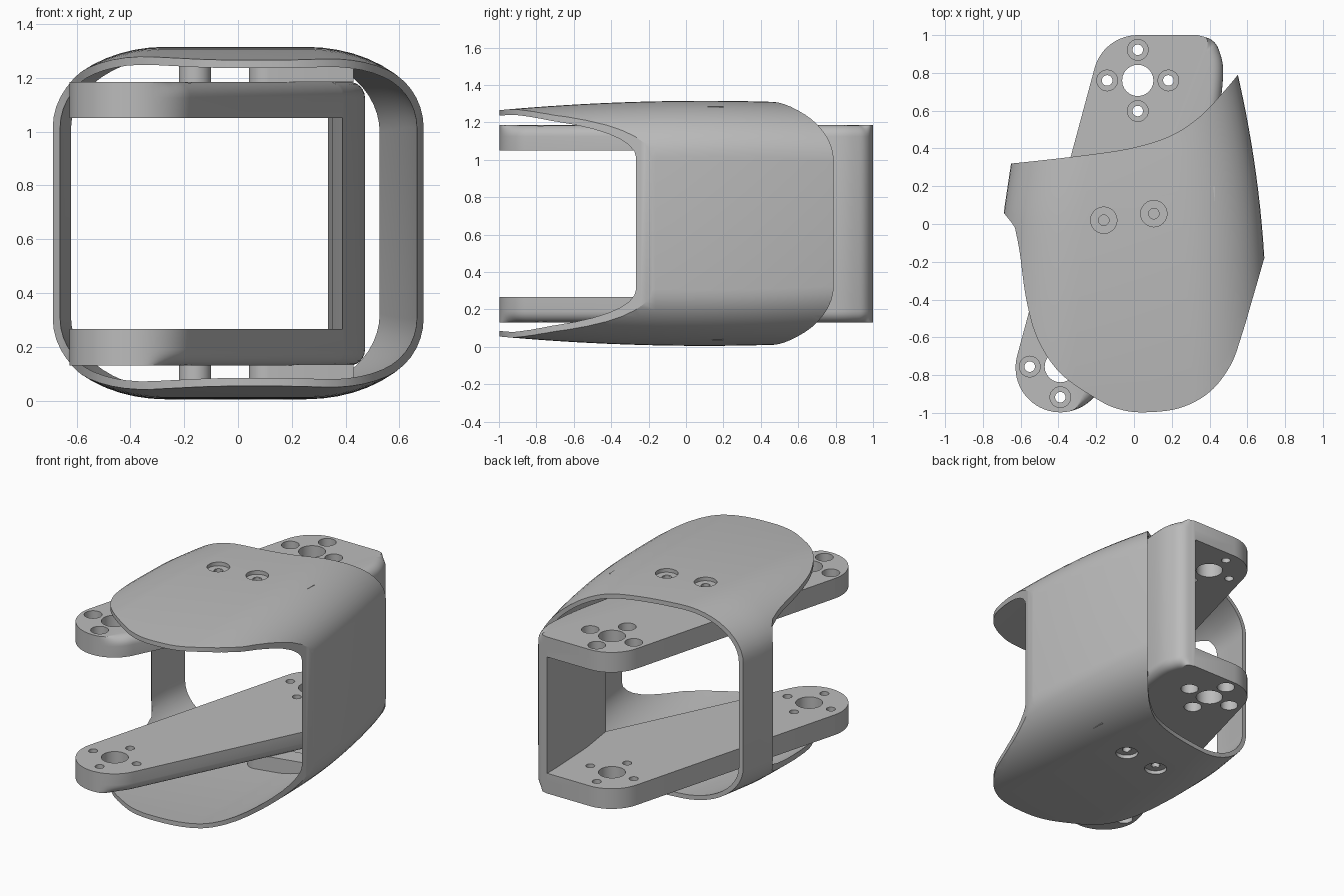
import bpy, bmesh, math
from mathutils import Vector

if "Cube" in bpy.data.objects:
    bpy.data.objects.remove(bpy.data.objects["Cube"])

MID = 0.66          # mirror height between upper and lower halves
grey = bpy.data.materials.new("plain_grey")
grey.use_nodes = True
grey.diffuse_color = (0.5, 0.5, 0.5, 1)
grey.node_tree.nodes["Principled BSDF"].inputs["Base Color"].default_value = (0.5, 0.5, 0.5, 1)


def finish(name, bm):
    bmesh.ops.recalc_face_normals(bm, faces=bm.faces)
    mesh = bpy.data.meshes.new(name)
    bm.to_mesh(mesh)
    bm.free()
    obj = bpy.data.objects.new(name, mesh)
    bpy.context.collection.objects.link(obj)
    mesh.materials.append(grey)
    return obj


def loft(bm, rings, closed=False):
    """Skin a list of equal-length point rings; cap the ends unless closed."""
    loops = [[bm.verts.new(p) for p in ring] for ring in rings]
    pairs = list(zip(loops, loops[1:]))
    if closed:
        pairs.append((loops[-1], loops[0]))
    for a, b in pairs:
        for i in range(len(a)):
            j = (i + 1) % len(a)
            bm.faces.new((a[i], a[j], b[j], b[i]))
    if not closed:
        bm.faces.new(loops[0])
        bm.faces.new(loops[-1])


def prism(name, outline, z0, z1):
    bm = bmesh.new()
    loft(bm, [[(x, y, z) for x, y in outline] for z in (z0, z1)])
    return finish(name, bm)


def spline(points, steps=6):
    """Catmull-Rom curve through 2D points."""
    p = [Vector(q) for q in points]
    p = [2 * p[0] - p[1]] + p + [2 * p[-1] - p[-2]]
    out = []
    for a, b, c, d in zip(p, p[1:], p[2:], p[3:]):
        for k in range(steps):
            t = k / steps
            out.append(0.5 * (2 * b + (c - a) * t + (2 * a - 5 * b + 4 * c - d) * t * t
                              + (3 * b - a - 3 * c + d) * t ** 3))
    return out + [p[-2]]


def arc(cx, cy, r, a0, a1, n):
    angles = [math.radians(a0 + (a1 - a0) * i / n) for i in range(n + 1)]
    return [Vector((cx + r * math.cos(a), cy + r * math.sin(a))) for a in angles]


def boolean(obj, cutter, operation):
    cutter.hide_render = True
    mod = obj.modifiers.new("cut", "BOOLEAN")
    mod.object, mod.operation, mod.solver = cutter, operation, "EXACT"
    bpy.context.view_layer.objects.active = obj
    bpy.ops.object.modifier_apply(modifier=mod.name)
    bpy.data.objects.remove(cutter)


def stepped_holes(centres, profile):
    """Lathed cutters from (radius, height) steps, mirrored to the lower half."""
    bm = bmesh.new()
    for cx, cy in centres:
        for side in (1, -1):
            rings = []
            for r, z in profile:
                h = z if side > 0 else 2 * MID - z
                rings.append([(p.x, p.y, h) for p in arc(cx, cy, r, 0, 345, 23)])
            loft(bm, rings)
    return finish("hole_cutter", bm)


def smooth(obj):
    bpy.ops.object.select_all(action="DESELECT")
    obj.select_set(True)
    bpy.context.view_layer.objects.active = obj
    bpy.ops.object.shade_smooth_by_angle(angle=math.radians(25))


# Outer shell: tapering rounded tube running front to back
def shell_ring(y, inset):
    u = y + 0.18
    right = 0.69 - 0.06 * u - 0.087 * u * max(u, 0) - inset
    v = y - 0.06
    left = -0.69 + (0.15 if v > 0 else 0.05) * v + inset
    half = 0.655 - 0.05 * ((y - 0.1) / 1.1) ** 2 - inset
    a, b = 0.42 - inset, 0.30 - inset
    ring = []
    for q, (sx, sz) in enumerate([(1, 1), (-1, 1), (-1, -1), (1, -1)]):
        cx = right - a if sx > 0 else left + a
        cz = MID + sz * (half - b)
        for p in arc(0, 0, 1, q * 90, q * 90 + 90, 12):
            ring.append((cx + a * p.x, y, cz + b * p.y))
    return ring


stations = [-1.08 + 2.0 * i / 24 for i in range(25)]
bm = bmesh.new()
loft(bm, [shell_ring(y, 0) for y in stations]
     + [shell_ring(y, 0.03) for y in reversed(stations)], closed=True)
shell = finish("outer_shell", bm)

# Trim the tube to its plan outline
back_edge = spline([(0.62, 0.88), (0.55, 0.79), (0.47, 0.695), (0.35, 0.57), (0.2, 0.47),
                    (0, 0.405), (-0.25, 0.365), (-0.65, 0.32), (-0.8, 0.31)])
front_edge = spline([(-0.63, -0.02), (-0.605, -0.15), (-0.57, -0.4), (-0.51, -0.61), (-0.39, -0.79),
                     (-0.2, -0.925), (-0.08, -0.98), (0.05, -0.997), (0.24, -0.975), (0.4, -0.89),
                     (0.51, -0.75), (0.57, -0.59), (0.635, -0.37), (0.69, -0.18)])
left_notch = [(-0.8, 0.2), (-0.69, 0.06), (-0.65, 0.01)]
right_margin = [(0.74, 0.0), (0.85, 0.1), (0.85, 0.88)]
boolean(shell, prism("trim", back_edge + left_notch + front_edge + right_margin, -0.3, 1.6),
        "INTERSECT")

# Screw recesses in the shell
screws = [(-0.16, 0.02), (0.105, 0.055)]
boolean(shell, stepped_holes(screws, [(0.07, 1.4), (0.07, 1.29), (0.028, 1.29), (0.028, 1.22)]),
        "DIFFERENCE")
smooth(shell)

# Bracket: two arms joined by a wall at the back
outline = (arc(-0.39, -0.76, 0.237, 165, 334, 30)
           + spline([(0.39, 0.3), (0.445, 0.55), (0.472, 0.8), (0.45, 0.92), (0.41, 0.975), (0.34, 1.0)])
           + arc(0.02, 0.763, 0.237, 90, 165, 14))


def rounded(outline, d):
    """Move the right-hand side of the outline inward by d."""
    pts = []
    for i, p in enumerate(outline):
        t = (outline[(i + 1) % len(outline)] - outline[i - 1]).normalized()
        n = Vector((t.y, -t.x))
        pts.append(p - n * d * min(1, max(0, (n.x - 0.3) / 0.4)))
    return pts


R = 0.06
steps = [math.radians(15 * k) for k in range(7)]
layers = [(R * (1 - math.cos(a)), 0.5275 - R + R * math.sin(a)) for a in steps]
layers = [(d, -h) for d, h in reversed(layers)] + layers
bm = bmesh.new()
loft(bm, [[(p.x, p.y, MID - 0.0025 + h) for p in rounded(outline, d)] for d, h in layers])
bracket = finish("arm_bracket", bm)
window = [(-1, -1.3), (0.7, -1.3), (0.7, 0.29), (0.39, 0.29), (0.352, 0.55), (0.335, 0.9),
          (0.335, 1.3), (-1, 1.3)]
boolean(bracket, prism("window", window, 0.266, 1.05), "DIFFERENCE")

# Pivot holes with four counterbored bolt holes around each
pivots = [(0.02, 0.76), (-0.39, -0.755)]
bolts = [(x + 0.162 * dx, y + 0.162 * dy) for x, y in pivots
         for dx, dy in ((1, 0), (-1, 0), (0, 1), (0, -1))]
boolean(bracket, stepped_holes(pivots, [(0.083, 1.3), (0.083, 0.95)]), "DIFFERENCE")
boolean(bracket, stepped_holes(bolts, [(0.055, 1.3), (0.055, 1.11), (0.028, 1.11), (0.028, 0.95)]),
        "DIFFERENCE")
smooth(bracket)

# Spacers between the arms and the shell
bar = arc(0.105, 0.065, 0.065, 100, 280, 12) + [Vector((0.43, 0.07)), Vector((0.43, 0.2))]
post = arc(-0.16, 0.02, 0.06, 0, 345, 23)
for level, z0, z1 in (("upper", 1.184, 1.284), ("lower", 0.036, 0.134)):
    for part, shape in (("bar", bar), ("post", post)):
        spacer = prism(f"{level}_spacer_{part}", shape, z0, z1)
        boolean(spacer, stepped_holes(screws, [(0.028, 1.4), (0.028, 1.2)]), "DIFFERENCE")
        smooth(spacer)
